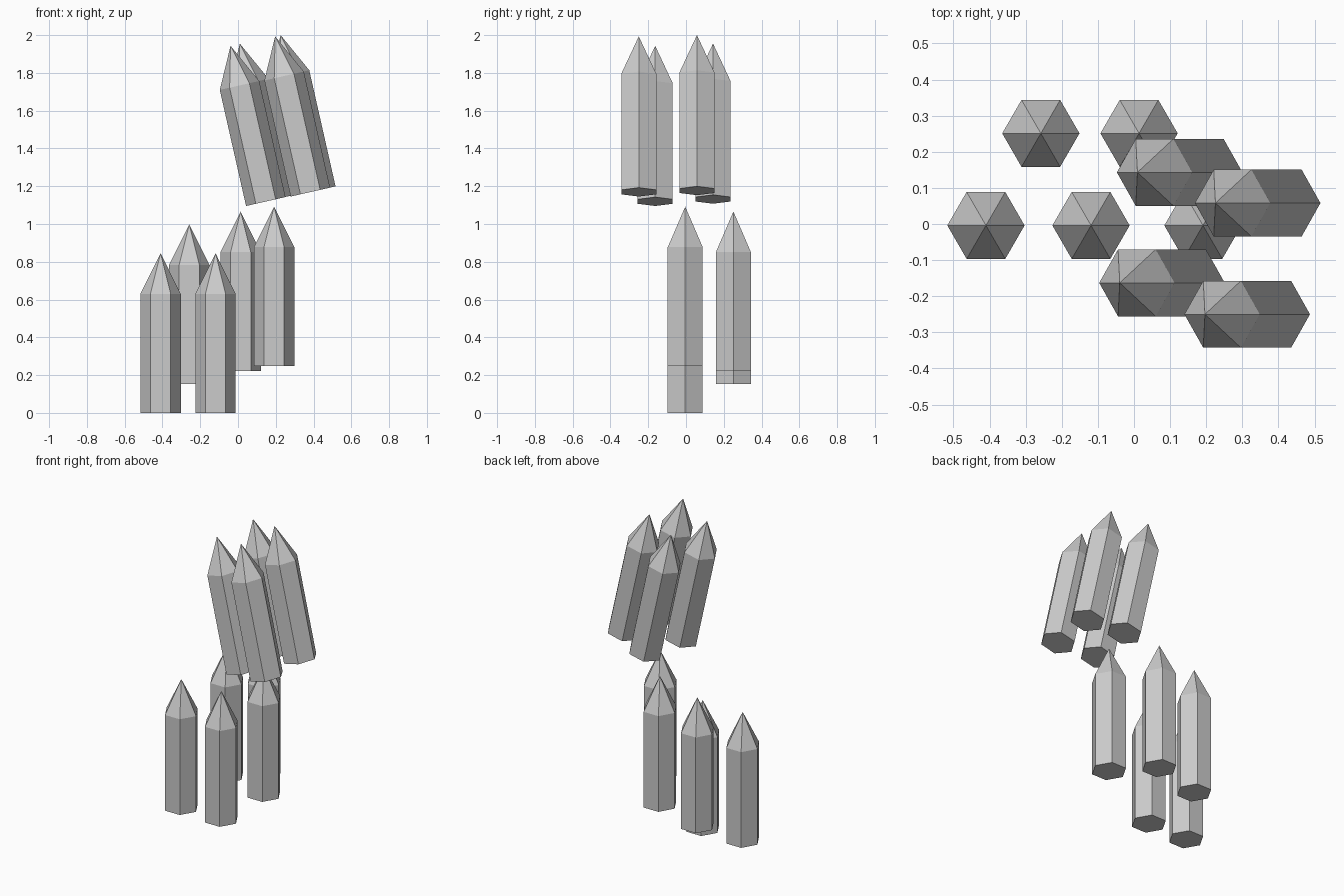
import bpy, bmesh, math

if "Cube" in bpy.data.objects:
    bpy.data.objects.remove(bpy.data.objects["Cube"])

R, SHAFT, TIP = 0.107, 0.63, 0.845   # radius, shoulder height, point height
TILT = math.radians(-12.75)


def crystal(name, loc, tilt=0.0):
    """Six-sided prism with a pointed top; origin at the centre of its base."""
    bm = bmesh.new()
    ring = [(R * math.cos(i * math.pi / 3), R * math.sin(i * math.pi / 3)) for i in range(6)]
    low = [bm.verts.new((x, y, 0)) for x, y in ring]
    high = [bm.verts.new((x, y, SHAFT)) for x, y in ring]
    apex = bm.verts.new((0, 0, TIP))
    bm.faces.new(low[::-1])
    for i in range(6):
        j = (i + 1) % 6
        bm.faces.new((low[i], low[j], high[j], high[i]))
        bm.faces.new((high[i], high[j], apex))
    mesh = bpy.data.meshes.new(name)
    bm.to_mesh(mesh)
    bm.free()
    ob = bpy.data.objects.new(name, mesh)
    ob.location = loc
    ob.rotation_euler.y = tilt
    bpy.context.collection.objects.link(ob)


# Lower group of upright crystals
for i, p in enumerate([(-0.41, -0.004, 0), (-0.119, -0.004, 0), (-0.258, 0.251, 0.153),
                       (0.014, 0.251, 0.221), (0.191, -0.004, 0.247)], 1):
    crystal(f"upright_crystal_{i}", p)

# Upper group of leaning crystals
for i, p in enumerate([(0.147, -0.163, 1.119), (0.196, 0.143, 1.131),
                       (0.412, 0.058, 1.176), (0.383, -0.25, 1.169)], 1):
    crystal(f"leaning_crystal_{i}", p, TILT)
